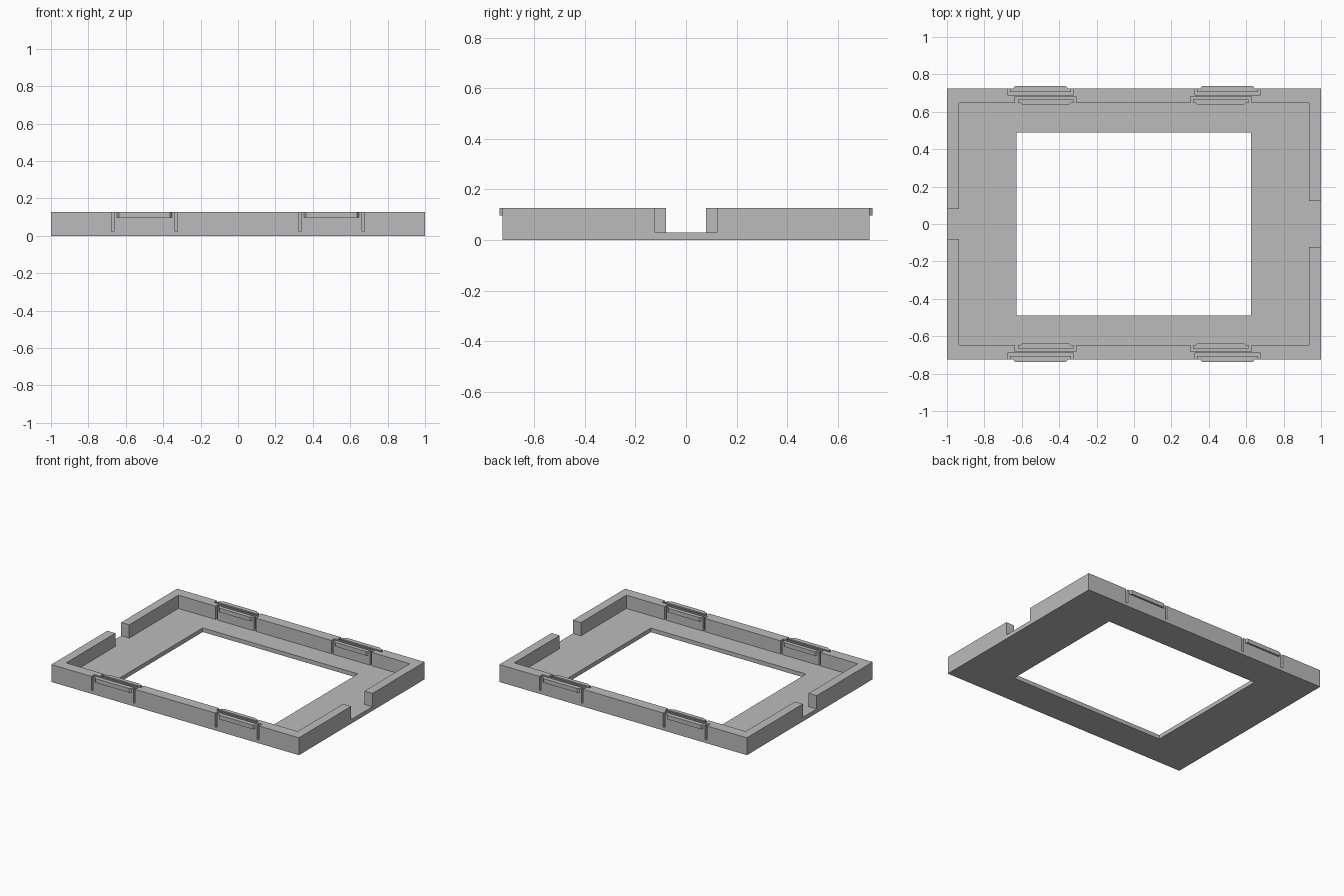
import bpy, bmesh

if "Cube" in bpy.data.objects:
    bpy.data.objects.remove(bpy.data.objects["Cube"])

H, FLOOR = 0.127, 0.03       # wall height, floor thickness
OX, OY = 1.0, 0.725          # outer half sizes
IX, IY = 0.935, 0.647        # inner half sizes

grey = bpy.data.materials.new("grey plastic")
grey.diffuse_color = (0.5, 0.5, 0.5, 1)
grey.use_nodes = True
grey.node_tree.nodes["Principled BSDF"].inputs["Base Color"].default_value = grey.diffuse_color


def prism(name, outline, z0, z1):
    """Extrude a flat outline between two heights."""
    bm = bmesh.new()
    low = [bm.verts.new((x, y, z0)) for x, y in outline]
    face = bm.faces.new(low)
    top = bmesh.ops.extrude_face_region(bm, geom=[face])["geom"]
    bmesh.ops.translate(bm, vec=(0, 0, z1 - z0),
                        verts=[v for v in top if isinstance(v, bmesh.types.BMVert)])
    bmesh.ops.recalc_face_normals(bm, faces=bm.faces)
    mesh = bpy.data.meshes.new(name)
    bm.to_mesh(mesh)
    bm.free()
    mesh.materials.append(grey)
    ob = bpy.data.objects.new(name, mesh)
    bpy.context.collection.objects.link(ob)
    return ob


def box(name, x0, x1, y0, y1, z0, z1):
    return prism(name, [(x0, y0), (x1, y0), (x1, y1), (x0, y1)], z0, z1)


def cut(target, *size):
    cutter = box("cutter", *size)
    cutter.hide_render = True
    mod = target.modifiers.new("cut", 'BOOLEAN')
    mod.operation, mod.solver, mod.object = 'DIFFERENCE', 'EXACT', cutter
    bpy.context.view_layer.objects.active = target
    bpy.ops.object.modifier_apply(modifier=mod.name)
    bpy.data.objects.remove(cutter)


# Tray frame: cavity, window opening and end notches
frame = box("frame", -OX, OX, -OY, OY, 0, H)
cut(frame, -IX, IX, -IY, IY, FLOOR, 0.3)
cut(frame, -0.628, 0.626, -0.488, 0.49, -0.1, 0.2)
cut(frame, -1.1, -0.9, -0.08, 0.08, FLOOR, 0.3)
cut(frame, 0.9, 1.1, -0.123, 0.123, FLOOR, 0.3)

# Snap clips: a pocket in the wall, a tongue standing in it, a lip at its top
# (name, centre x, pocket half width, wall face, direction into wall,
#  pocket depth, gap, lip half width, lip depth, pocket bottom)
clips = []
for cx in (-0.5, 0.5):
    clips.append(("outer", cx, 0.177, OY, -1, 0.035, 0.015, 0.146, 0.013, 0.024))
for cx in (-0.472, 0.464):
    clips.append(("inner", cx, 0.163, IY, 1, 0.034, 0.015, 0.133, 0.01, FLOOR))

for side in (-1, 1):
    for name, cx, hw, wall, into, depth, gap, lw, lip, z0 in clips:
        face = side * wall
        back = side * (wall + into * depth)
        inner = side * (wall + into * (depth - gap))
        over = side * (wall - into * 0.03)
        cut(frame, cx - hw, cx + hw, min(over, back), max(over, back), z0, 0.3)
        tw = hw - gap
        box(name + "_clip_tongue", cx - tw, cx + tw,
            min(face, inner), max(face, inner), z0, H)
        tip = side * (wall - into * lip)
        prism(name + "_clip_lip",
              [(cx - lw, face), (cx + lw, face),
               (cx + lw - 0.01, tip), (cx - lw + 0.01, tip)], 0.097, H)
